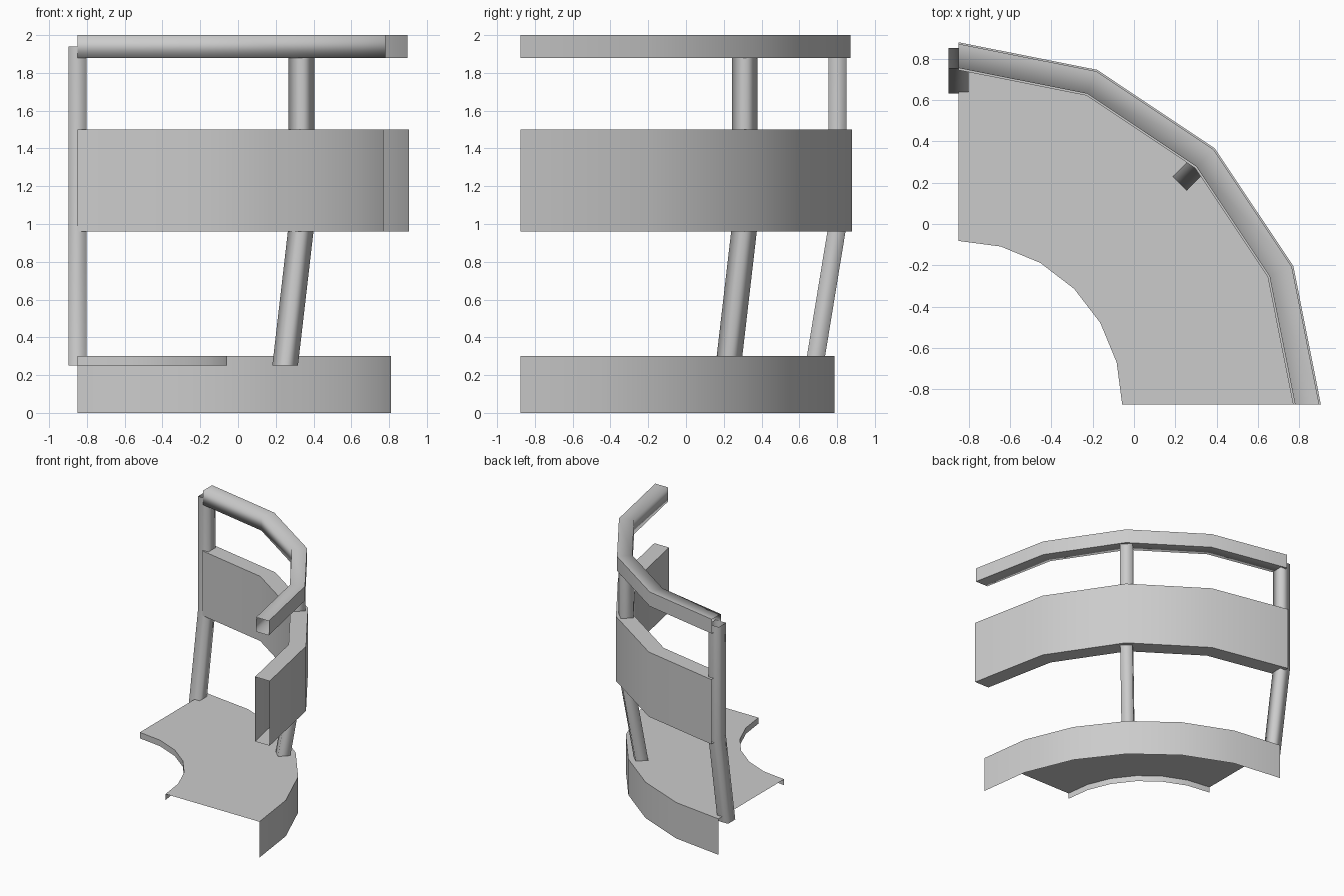
import bpy, bmesh
from math import sin, cos, radians
from mathutils import Vector

cube = bpy.data.objects.get("Cube")
if cube:
    bpy.data.objects.remove(cube, do_unlink=True)

# Single grey finish
grey = bpy.data.materials.new("plain grey")
grey.use_nodes = True
grey.diffuse_color = (0.6, 0.6, 0.6, 1)
grey.node_tree.nodes["Principled BSDF"].inputs["Base Color"].default_value = (0.6, 0.6, 0.6, 1)

# The quarter curve is swept around this point
CENTRE = Vector((-0.85, -0.875, 0))


def polar(radius, angle, z):
    a = radians(angle)
    return CENTRE + Vector((radius * cos(a), radius * sin(a), z))


def loft(name, rings, closed, soft="angle", fix_normals=True):
    """Skin neighbouring rings of points, leaving the ends open."""
    bm = bmesh.new()
    grid = [[bm.verts.new(p) for p in ring] for ring in rings]
    count = len(grid[0])
    for a, b in zip(grid, grid[1:]):
        for i in range(count if closed else count - 1):
            j = (i + 1) % count
            bm.faces.new((a[i], a[j], b[j], b[i]))
    if fix_normals:
        bmesh.ops.recalc_face_normals(bm, faces=bm.faces)
    # Rail keeps crisp outer edges and soft inner ones
    if soft == "inner":
        for a, b in zip(grid, grid[1:]):
            for i in (1, 2):
                bm.edges.get((a[i], b[i])).smooth = False
    mesh = bpy.data.meshes.new(name)
    bm.to_mesh(mesh)
    bm.free()
    mesh.materials.append(grey)
    obj = bpy.data.objects.new(name, mesh)
    bpy.context.collection.objects.link(obj)
    for poly in mesh.polygons:
        poly.use_smooth = True
    if soft == "angle":
        bpy.ops.object.select_all(action="DESELECT")
        obj.select_set(True)
        bpy.context.view_layer.objects.active = obj
        bpy.ops.object.shade_smooth_by_angle(angle=radians(35))
    return obj


def arc_sweep(name, profile, steps, closed, soft="angle"):
    """Sweep a (radius, height) profile through a quarter turn."""
    rings = [[polar(r, 90 * s / steps, z) for r, z in profile]
             for s in range(steps + 1)]
    return loft(name, rings, closed, soft)


def box(r0, r1, z0, z1):
    return [(r0, z0), (r1, z0), (r1, z1), (r0, z1)]


# Top rail and backrest: hollow box sections
arc_sweep("top_rail", box(1.63, 1.747, 1.88, 2.0), 4, True, "inner")
arc_sweep("backrest_panel", box(1.62, 1.755, 0.96, 1.5), 4, True)

# Seat: inner lip, flat top and deep outer skirt in one sheet
arc_sweep("seat", [(0.793, 0.25), (0.793, 0.30), (1.66, 0.30), (1.66, 0.0)], 6, False)

# Square posts, leaning below the backrest and upright above
HALF = 0.048
for name, angle in (("end_post", 90), ("middle_post", 45)):
    side = Vector((-sin(radians(angle)), cos(radians(angle)), 0)) * HALF
    rings = []
    for radius, z in ((1.555, 0.25), (1.678, 1.0), (1.678, 1.94)):
        inner, outer = polar(radius - HALF, angle, z), polar(radius + HALF, angle, z)
        rings.append([inner - side, outer - side, outer + side, inner + side])
    loft(name, rings, True, "all")
